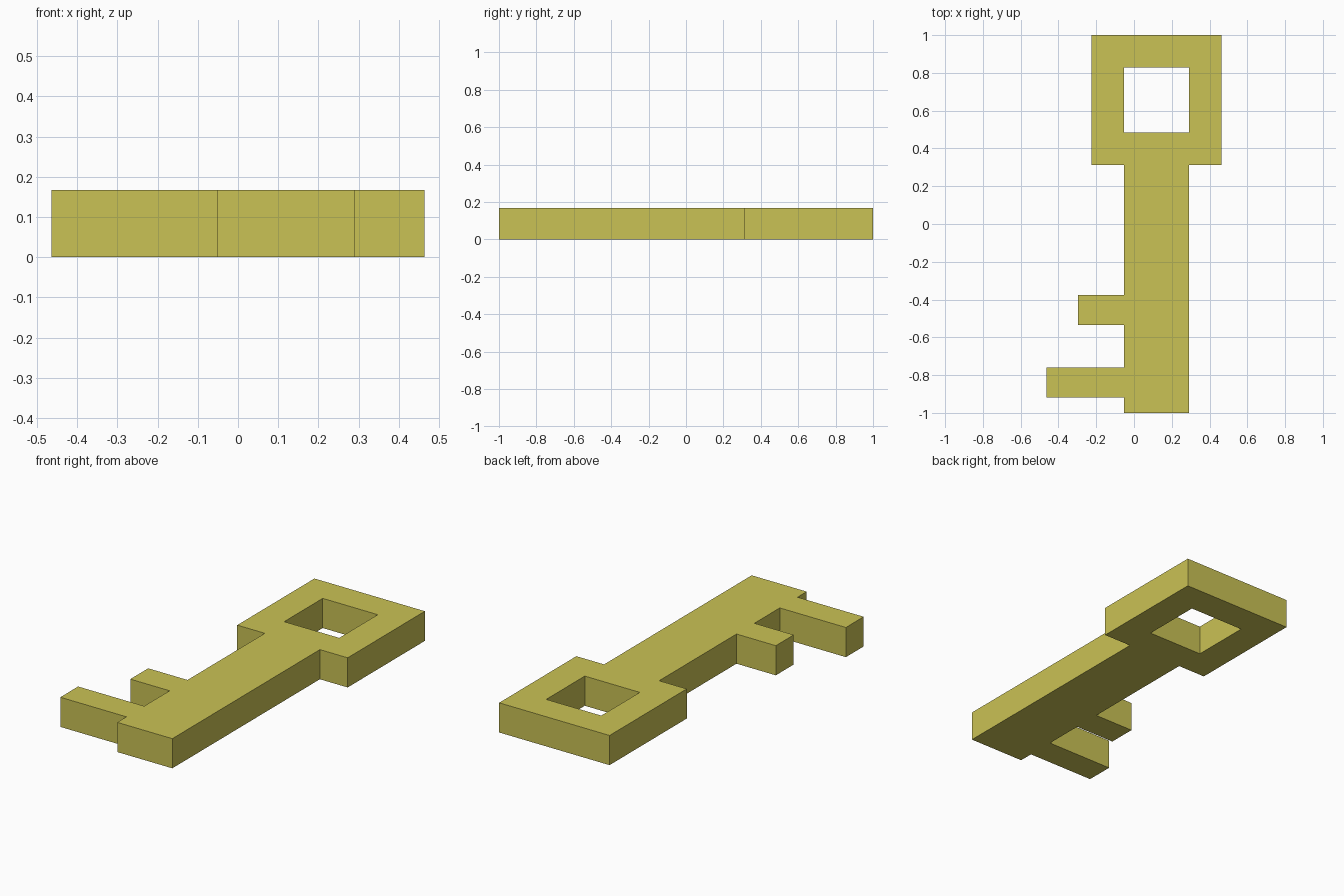
import bpy
import bmesh

cube = bpy.data.objects.get("Cube")
if cube:
    bpy.data.objects.remove(cube, do_unlink=True)

THICKNESS = 0.167
SHAFT_L, SHAFT_R = -0.052, 0.291
BOW_L, BOW_R, BOW_BOTTOM = -0.224, 0.464, 0.313

# Key colour
brass = bpy.data.materials.new("brass yellow")
brass.use_nodes = True
colour = (0.59, 0.54, 0.09, 1.0)
brass.diffuse_color = colour
brass.node_tree.nodes["Principled BSDF"].inputs["Base Color"].default_value = colour


def tooth(tip, top, bottom):
    """Rectangular step out of the shaft's side and back."""
    return [(SHAFT_L, top), (tip, top), (tip, bottom), (SHAFT_L, bottom)]


# Outline: square bow, shaft and two teeth
outline = [(SHAFT_R, -1), (SHAFT_R, BOW_BOTTOM), (BOW_R, BOW_BOTTOM), (BOW_R, 1),
           (BOW_L, 1), (BOW_L, BOW_BOTTOM), (SHAFT_L, BOW_BOTTOM)]
outline += tooth(-0.297, -0.375, -0.534)
outline += tooth(-0.464, -0.76, -0.918)
outline += [(SHAFT_L, -1)]

# Square hole in the bow
hole = [(SHAFT_L, 0.485), (SHAFT_R, 0.485), (SHAFT_R, 0.828), (SHAFT_L, 0.828)]

# Fill the flat profile around the hole, then extrude it
bm = bmesh.new()
edges = []
for loop in (outline, hole):
    verts = [bm.verts.new((x, y, 0)) for x, y in loop]
    edges += [bm.edges.new((v, verts[i - 1])) for i, v in enumerate(verts)]
bmesh.ops.triangle_fill(bm, edges=edges, use_beauty=True, normal=(0, 0, 1))
solid = bmesh.ops.extrude_face_region(bm, geom=bm.faces[:], use_keep_orig=True)
top = [v for v in solid["geom"] if isinstance(v, bmesh.types.BMVert)]
bmesh.ops.translate(bm, verts=top, vec=(0, 0, THICKNESS))
bmesh.ops.recalc_face_normals(bm, faces=bm.faces[:])

mesh = bpy.data.meshes.new("key")
bm.to_mesh(mesh)
bm.free()
mesh.materials.append(brass)
key = bpy.data.objects.new("key", mesh)
bpy.context.collection.objects.link(key)
